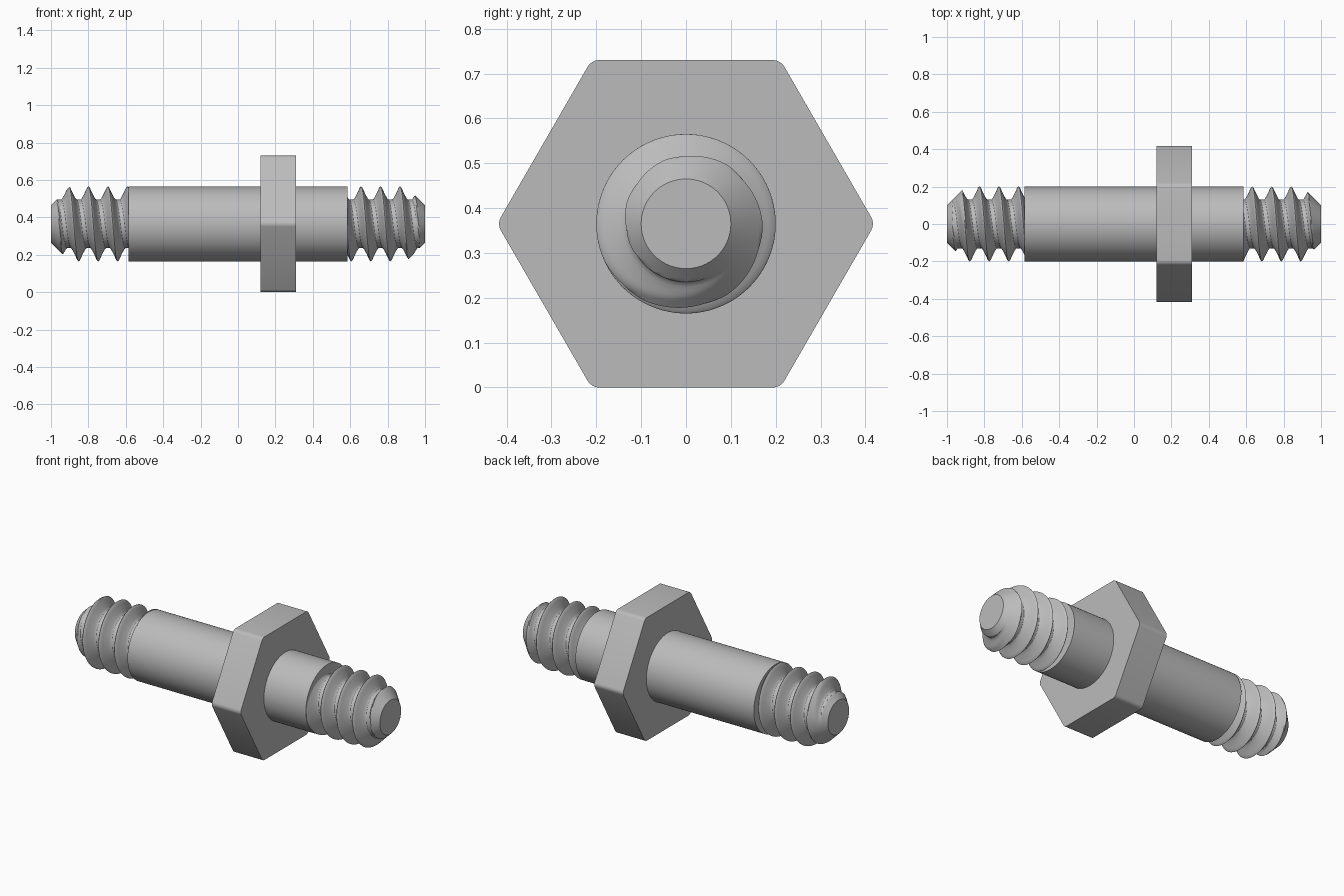
import bpy, bmesh, math
from mathutils import Matrix, Vector

if "Cube" in bpy.data.objects:
    bpy.data.objects.remove(bpy.data.objects["Cube"])

AXIS_Z = 0.365       # height of the long axis
PITCH = 0.1042
CREST, ROOT = 0.2, 0.13
SEGMENTS = 72        # columns around each thread
STEPS = 20           # rows per thread turn

steel = bpy.data.materials.new("grey steel")
steel.use_nodes = True
GREY = (0.5, 0.5, 0.5, 1)
steel.diffuse_color = GREY
steel.node_tree.nodes["Principled BSDF"].inputs["Base Color"].default_value = GREY


def finish(name, bm):
    """Turn a bmesh into a shaded object lying on the long axis."""
    bmesh.ops.recalc_face_normals(bm, faces=bm.faces)
    mesh = bpy.data.meshes.new(name)
    bm.to_mesh(mesh)
    bm.free()
    mesh.materials.append(steel)
    obj = bpy.data.objects.new(name, mesh)
    bpy.context.collection.objects.link(obj)
    obj.location.z = AXIS_Z
    bpy.ops.object.select_all(action='DESELECT')
    obj.select_set(True)
    bpy.context.view_layer.objects.active = obj
    bpy.ops.object.shade_smooth_by_angle(angle=math.radians(25))
    return obj


def prism(radius, sides, x0, x1):
    """Capped prism along x."""
    bm = bmesh.new()
    place = Matrix.Translation(((x0 + x1) / 2, 0, 0)) @ Matrix.Rotation(math.pi / 2, 4, 'Y')
    bmesh.ops.create_cone(bm, cap_ends=True, segments=sides, radius1=radius,
                          radius2=radius, depth=x1 - x0, matrix=place)
    return bm


def thread_radius(u):
    """Pointed crest, straight flanks and a rounded root over one pitch."""
    d = abs((u + 0.5) % 1 - 0.5)
    if d < 0.03:
        return CREST
    t = min((d - 0.03) / 0.35, 1)
    return ROOT + (CREST - ROOT) * (1 - t) ** 1.25


def thread(name, x0, x1, crest_x):
    """Right-hand thread with a 45 degree chamfer at its outer end."""
    bm = bmesh.new()
    turns = math.ceil((x1 - x0) / PITCH) + 2
    start = math.floor((x0 - crest_x) / PITCH) - 1
    columns = []
    for j in range(SEGMENTS + 1):
        phi = 2 * math.pi * j / SEGMENTS
        column = []
        for i in range(turns * STEPS + 1):
            u = start + i / STEPS
            # the crest sits at crest_x on the top side
            raw = crest_x + PITCH * (u + j / SEGMENTS - 0.25)
            x = min(max(raw, x0), x1)
            r = thread_radius(u) if x == raw else ROOT
            r = min(r, 0.1 + 1 - abs(x))
            column.append(bm.verts.new(Vector((x, r * math.cos(phi), r * math.sin(phi)))))
        columns.append(column)
    for a, b in zip(columns, columns[1:]):
        for i in range(len(a) - 1):
            bm.faces.new((a[i], b[i], b[i + 1], a[i + 1]))
    bmesh.ops.remove_doubles(bm, verts=bm.verts, dist=0.00005)
    bmesh.ops.holes_fill(bm, edges=[e for e in bm.edges if e.is_boundary], sides=0)
    return finish(name, bm)


# Plain round shaft
finish("shaft", prism(CREST, 96, -0.585, 0.585))

# Hexagonal collar with softened corners
collar = prism(AXIS_Z / math.cos(math.pi / 6), 6, 0.12, 0.31)
corners = [e for e in collar.edges if abs(e.verts[0].co.x - e.verts[1].co.x) > 0.1]
bmesh.ops.bevel(collar, geom=corners, offset=0.016, segments=4, profile=0.5, affect='EDGES')
finish("hex_collar", collar)

# Threaded ends
thread("right_thread", -1, -0.57, -0.904)
thread("left_thread", 0.57, 1, 0.658)
